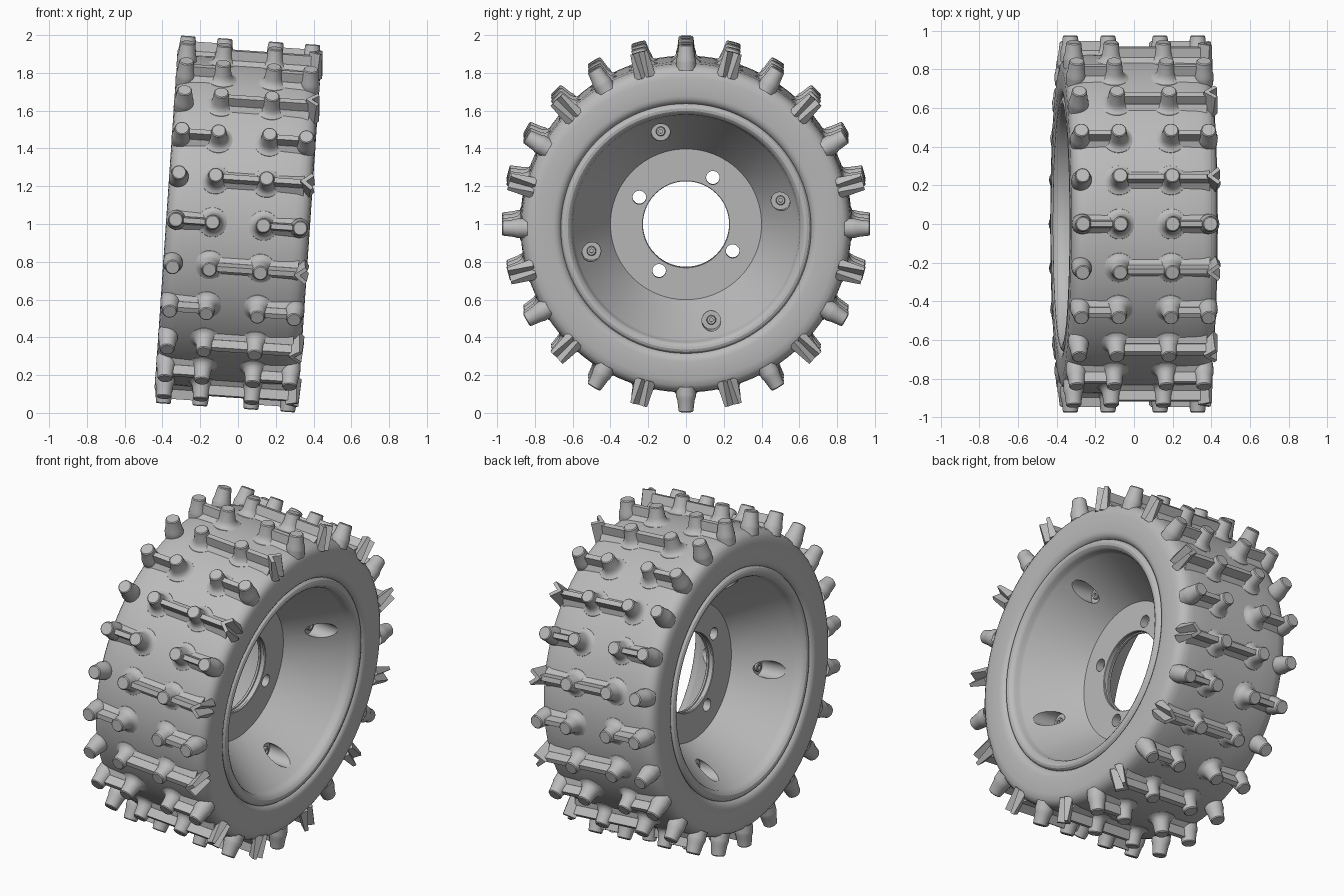
import bpy, bmesh
from math import radians, tau, cos, sin
from mathutils import Matrix, Vector

if "Cube" in bpy.data.objects:
    bpy.data.objects.remove(bpy.data.objects["Cube"], do_unlink=True)

grey = bpy.data.materials.new("plain grey")
grey.use_nodes = True
grey.diffuse_color = (0.5, 0.5, 0.5, 1)
grey.node_tree.nodes["Principled BSDF"].inputs["Base Color"].default_value = (0.5, 0.5, 0.5, 1)

# The whole wheel leans slightly towards +x
PLACE = Matrix.Translation((0, 0, 1)) @ Matrix.Rotation(radians(3.9), 4, 'Y')


def lathe(bm, profile, axis, steps, closed, place=Matrix()):
    """Spin a profile of (position along axis, radius) points."""
    part = bmesh.new()
    along, out = Vector(axis), Vector((0, 0, 1) if axis[0] else (1, 0, 0))
    vs = [part.verts.new(along * a + out * r) for a, r in profile]
    es = [part.edges.new(p) for p in zip(vs, vs[1:])]
    if closed:
        es.append(part.edges.new((vs[-1], vs[0])))
    bmesh.ops.spin(part, geom=vs + es, axis=axis, cent=(0, 0, 0),
                   angle=tau, steps=steps, use_duplicate=False)
    bmesh.ops.remove_doubles(part, verts=part.verts, dist=0.0004)
    bmesh.ops.recalc_face_normals(part, faces=part.faces)
    bmesh.ops.transform(part, matrix=place, verts=part.verts)
    join(bm, part)


def join(bm, part):
    temp = bpy.data.meshes.new("temp")
    part.to_mesh(temp)
    part.free()
    bm.from_mesh(temp)
    bpy.data.meshes.remove(temp)


def bar(bm, p, q, low, high, w_low, w_high, place):
    """Tapered block from p to q in the tread plane."""
    part = bmesh.new()
    p, q = Vector(p), Vector(q)
    d = q - p
    bmesh.ops.create_cube(part, size=1)
    for v in part.verts:
        w = w_high if v.co.z > 0 else w_low
        v.co = (v.co.x * d.length, v.co.y * w, high if v.co.z > 0 else low)
    mid = (p + q) / 2
    turn = Matrix.Translation((mid.x, mid.y, 0)) @ Matrix.Rotation(d.angle_signed(Vector((1, 0))), 4, 'Z')
    bmesh.ops.transform(part, matrix=place @ turn, verts=part.verts)
    join(bm, part)


def shade(me, angle):
    me.polygons.foreach_set("use_smooth", [True] * len(me.polygons))
    me.set_sharp_from_angle(angle=radians(angle))


def finish(bm, name, angle=35):
    me = bpy.data.meshes.new(name)
    bm.to_mesh(me)
    bm.free()
    me.materials.append(grey)
    shade(me, angle)
    ob = bpy.data.objects.new(name, me)
    bpy.context.collection.objects.link(ob)
    ob.matrix_world = PLACE
    return ob


def both_sides(half):
    """Mirror a half profile into a closed loop."""
    return half + [(-x, r) for x, r in reversed(half) if x > 0]


# Tyre body: flat tread, rounded shoulders, upright sidewalls
bm = bmesh.new()
tyre = both_sides([(0, 0.876), (0.2, 0.876), (0.3, 0.873), (0.335, 0.867), (0.36, 0.853),
                   (0.374, 0.832), (0.38, 0.8), (0.381, 0.75), (0.381, 0.705), (0.378, 0.688),
                   (0.37, 0.674), (0.36, 0.666), (0.34, 0.655)])
lathe(bm, tyre, (1, 0, 0), 120, True)
finish(bm, "tyre")

# Tread: flared round knobs joined by bars, two alternating row patterns
ROWS = 24
OUTER, INNER, TIP = 0.33, 0.135, 0.975


def knob(x, place):
    widest = 0.052 if x in (-OUTER, OUTER) else 0.09   # outer knobs stay flush with the sidewall
    flare = [(0.84, 0.09), (0.875, 0.078), (0.881, 0.064), (0.893, 0.053), (0.912, 0.046),
             (TIP - 0.005, 0.039), (TIP, 0.034), (TIP, 0)]
    lathe(bm, [(h, min(r, widest)) for h, r in flare], (0, 0, 1), 24, False,
          place @ Matrix.Translation((x, 0, 0)))


def ridge(p, q, place):
    bar(bm, p, q, 0.86, 0.897, 0.12, 0.042, place)
    bar(bm, p, q, 0.86, 0.948, 0.05, 0.028, place)


bm = bmesh.new()
for i in range(ROWS):
    row = Matrix.Rotation(tau * i / ROWS, 4, 'X')
    for x in (-OUTER, -INNER, INNER):
        knob(x, row)
    if i % 2 == 0:
        knob(OUTER, row)
        for s in (-1, 1):
            ridge((s * INNER, 0), (s * OUTER, 0), row)
    else:
        # Long bar ending in a forked cleat
        ridge((-INNER, 0), (0.335, 0), row)
        for s in (-1, 1):
            bar(bm, (0.322, -s * 0.005), (0.378, s * 0.038), 0.83, 0.968, 0.046, 0.02, row)
finish(bm, "tread_knobs")

# Dished rim with thin hub disc and rounded lips
bm = bmesh.new()
rim = both_sides([(0, 0.234), (0.008, 0.234), (0.01, 0.228), (0.022, 0.228), (0.025, 0.231),
                  (0.025, 0.4), (0.315, 0.592), (0.33, 0.6), (0.352, 0.604), (0.366, 0.612),
                  (0.376, 0.626), (0.378, 0.64), (0.373, 0.653), (0.362, 0.662), (0.34, 0.664),
                  (0, 0.664)])
lathe(bm, rim, (1, 0, 0), 96, True)
rim_ob = finish(bm, "rim", 25)

# Cutters for the bolt holes and the recessed pockets
FLOOR = 0.12
bm = bmesh.new()
nuts = bmesh.new()
for k in range(4):
    a = radians(60 + 90 * k)
    hole = Matrix.Translation((0, 0.285 * cos(a), 0.285 * sin(a)))
    lathe(bm, [(-0.1, 0), (-0.1, 0.036), (0.1, 0.036), (0.1, 0)], (1, 0, 0), 28, False, hole)
    a = radians(15 + 90 * k)
    for s in (-1, 1):
        spot = Matrix.Translation((0, 0.518 * cos(a), 0.518 * sin(a)))
        lathe(bm, [(s * FLOOR, 0), (s * FLOOR, 0.05), (s * 0.36, 0.05), (s * 0.36, 0)],
              (1, 0, 0), 28, False, spot)
        # Small nut with a bore in each pocket
        top = s * (FLOOR + 0.015)
        lathe(nuts, [(s * (FLOOR - 0.005), 0.025), (top - s * 0.004, 0.025), (top, 0.021),
                     (top, 0.01), (s * FLOOR, 0.01), (s * FLOOR, 0)], (1, 0, 0), 20, False, spot)
finish(nuts, "pocket_nuts")
cutter = finish(bm, "rim_cutter")
cutter.hide_render = True

# Apply the cut, then shade so the new rims stay crisp
cut = rim_ob.modifiers.new("holes", 'BOOLEAN')
cut.operation = 'DIFFERENCE'
cut.solver = 'EXACT'
cut.object = cutter
bpy.context.view_layer.update()
drilled = bpy.data.meshes.new_from_object(rim_ob.evaluated_get(bpy.context.evaluated_depsgraph_get()))
rim_ob.modifiers.clear()
rim_ob.data = drilled
shade(drilled, 25)
bpy.data.objects.remove(cutter, do_unlink=True)
